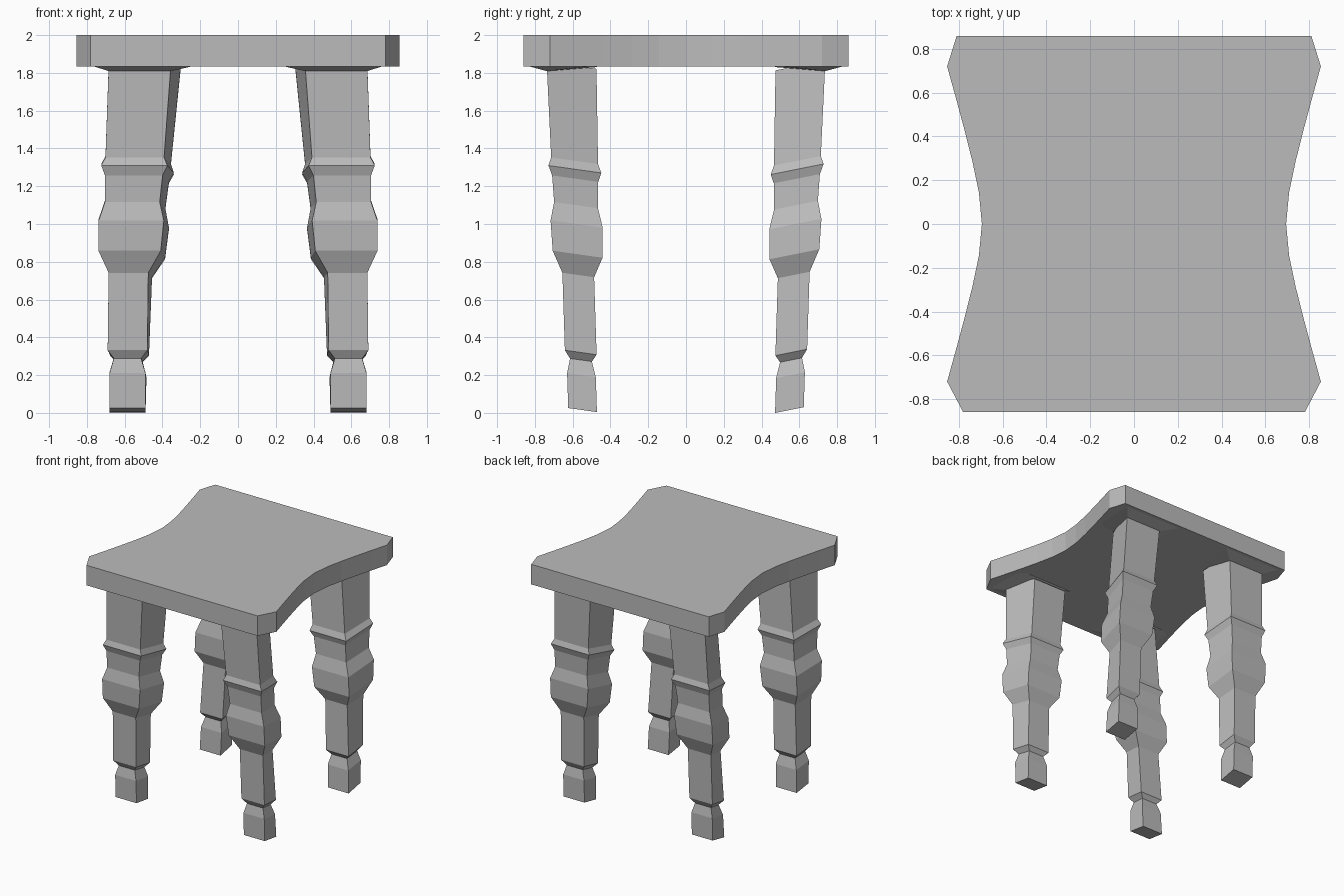
import bpy
import bmesh
from math import sqrt

if "Cube" in bpy.data.objects:
    bpy.data.objects.remove(bpy.data.objects["Cube"], do_unlink=True)

GREY = (0.5, 0.5, 0.5, 1)
grey = bpy.data.materials.new("plain_grey")
grey.use_nodes = True
grey.diffuse_color = GREY
grey.node_tree.nodes["Principled BSDF"].inputs["Base Color"].default_value = GREY


def loft(name, rings):
    """Skin a stack of equal-length rings and cap both ends."""
    bm = bmesh.new()
    loops = [[bm.verts.new(point) for point in ring] for ring in rings]
    count = len(loops[0])
    for below, above in zip(loops, loops[1:]):
        for i in range(count):
            j = (i + 1) % count
            bm.faces.new((below[i], below[j], above[j], above[i]))
    bm.faces.new(loops[0])
    bm.faces.new(loops[-1])
    bmesh.ops.recalc_face_normals(bm, faces=bm.faces)
    mesh = bpy.data.meshes.new(name)
    bm.to_mesh(mesh)
    bm.free()
    mesh.materials.append(grey)
    bpy.context.collection.objects.link(bpy.data.objects.new(name, mesh))


def scoop(y):
    """Half width of the seat, narrowest in the middle."""
    return 0.695 + 0.058 * (sqrt(1 + (y / 0.2) ** 2) - 1)


def leg_section(z, width, tilt):
    """Skewed four-sided section of a leg that leans inwards as it rises."""
    centre_x = min(0.585, 0.62 - 0.055 * z)
    centre_y = 0.547 + 0.032 * z
    inner, outer = centre_x - width / 2, centre_x + width / 2
    reach = 0.4 * width
    back, front = centre_y - reach, centre_y + reach
    low, high = z - tilt * reach, z + tilt * reach
    return [(inner, front, high), (outer, front, high),
            (outer - 0.04 * z, back, low), (inner - 0.027 * z, back, low)]


def mirrored(rings, side_sign, end_sign):
    return [[(side_sign * x, end_sign * y, z) for x, y, z in ring] for ring in rings]


# Seat: slab with cut corners and scooped sides
STEPS = 5
scooped = [0.72 * i / STEPS for i in range(-STEPS, STEPS + 1)]
half = [(0.78, -0.86)] + [(scoop(y), y) for y in scooped] + [(0.81, 0.86)]
outline = half + [(-x, y) for x, y in reversed(half)]
loft("seat", [[(x, y, z) for x, y in outline] for z in (1.835, 2)])

# Turned leg profile: height and width
PROFILE = [(0.015, 0.19), (0.2, 0.19), (0.28, 0.145), (0.32, 0.21),
           (0.73, 0.21), (0.84, 0.33), (1, 0.345), (1.1, 0.29),
           (1.24, 0.305), (1.29, 0.35), (1.335, 0.31), (1.84, 0.33)]

# Shallow wedge that blends each leg into the underside of the seat
pad_top = [(0.22, 0.85, 1.84), (0.78, 0.85, 1.84), (0.77, 0.46, 1.84), (0.2, 0.46, 1.84)]
pad = [leg_section(1.82, 0.33, -0.08), pad_top]

for end, end_sign, tilt in (("front", -1, 0.14), ("back", 1, 0.2)):
    leg = [leg_section(z, width, tilt) for z, width in PROFILE]
    for side, side_sign in (("left", 1), ("right", -1)):
        loft(f"{end}_{side}_leg", mirrored(leg, side_sign, end_sign))
        loft(f"{end}_{side}_leg_pad", mirrored(pad, side_sign, end_sign))
